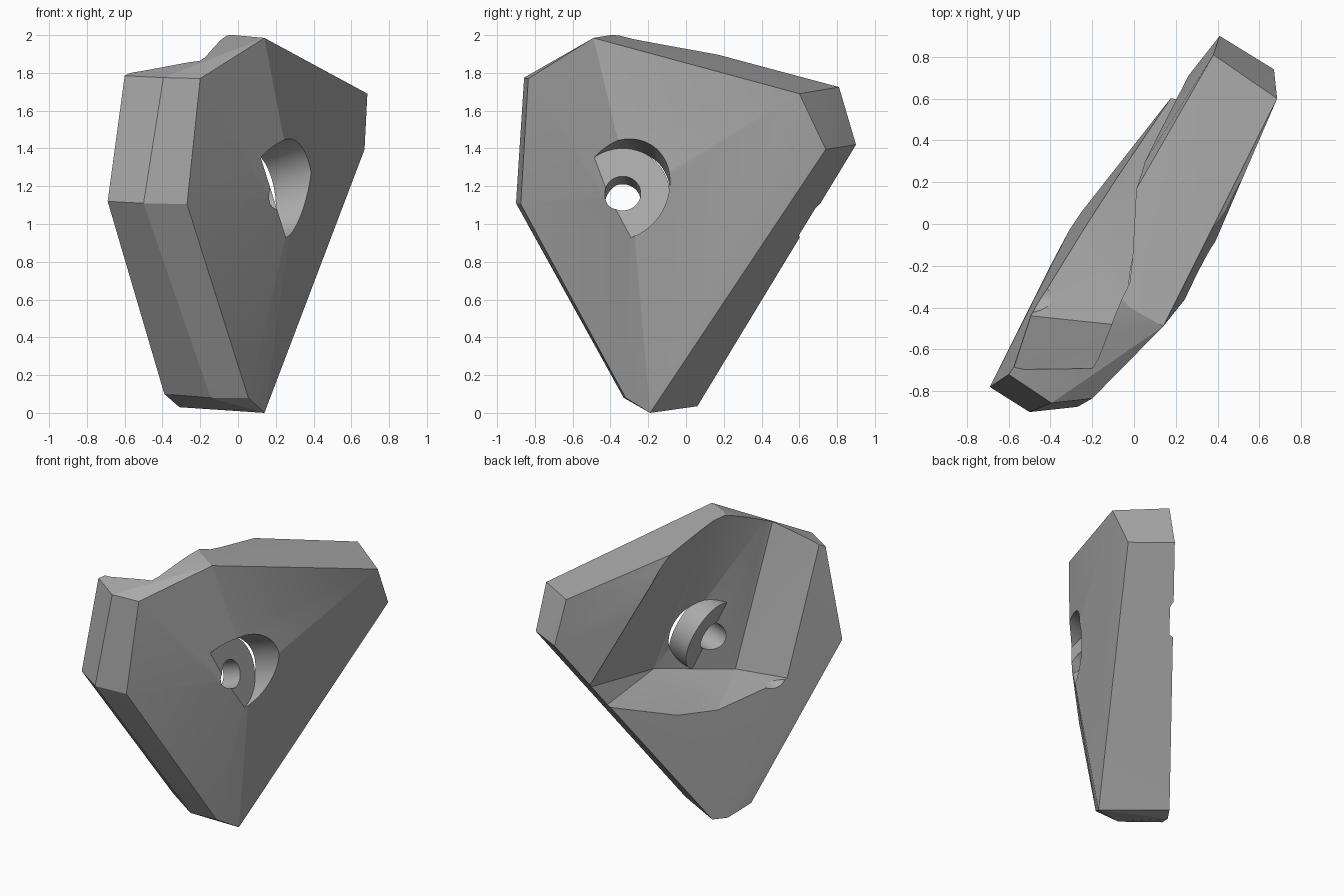
import bpy, bmesh
from mathutils import Vector

cube = bpy.data.objects.get("Cube")
if cube:
    bpy.data.objects.remove(cube, do_unlink=True)

grey = bpy.data.materials.new("plain_grey")
grey.use_nodes = True
grey.diffuse_color = (0.4, 0.4, 0.4, 1)
grey.node_tree.nodes["Principled BSDF"].inputs["Base Color"].default_value = (0.4, 0.4, 0.4, 1)


def add_object(name, bm):
    bmesh.ops.recalc_face_normals(bm, faces=bm.faces)
    mesh = bpy.data.meshes.new(name)
    bm.to_mesh(mesh)
    bm.free()
    mesh.materials.append(grey)
    ob = bpy.data.objects.new(name, mesh)
    bpy.context.collection.objects.link(ob)
    return ob


def hull(name, points):
    bm = bmesh.new()
    for p in points:
        bm.verts.new(p)
    res = bmesh.ops.convex_hull(bm, input=bm.verts)
    spare = {v for v in res["geom_interior"] if isinstance(v, bmesh.types.BMVert)}
    bmesh.ops.delete(bm, geom=list(spare), context="VERTS")
    return add_object(name, bm)


def rod(name, radius, start, end):
    # Cylinder on the socket axis between two distances from its floor
    bm = bmesh.new()
    bmesh.ops.create_cone(bm, cap_ends=True, segments=64, radius1=radius,
                          radius2=radius, depth=end - start)
    ob = add_object(name, bm)
    turn = AXIS.to_track_quat("Z", "Y").to_matrix().to_4x4()
    turn.translation = FLOOR + AXIS * (start + end) / 2
    ob.data.transform(turn)
    return ob


def cut(target, cutter):
    mod = target.modifiers.new("cut", "BOOLEAN")
    mod.operation = "DIFFERENCE"
    mod.solver = "EXACT"
    mod.object = cutter
    cutter.hide_render = True
    bpy.context.view_layer.objects.active = target
    bpy.ops.object.modifier_apply(modifier=mod.name)
    bpy.data.objects.remove(cutter, do_unlink=True)


BACK = Vector((-0.84, 0.536, 0.077))      # outward normal of the flat back
AXIS = Vector((0.95, 0, 0.3)).normalized()
FLOOR = Vector((0.18, -0.335, 1.162))     # middle of the socket floor

# Wedge-shaped plate: flat back, chamfered rim, shallow peak in front
back_rim = [(-0.69, -0.78, 1.12), (-0.39, -0.18, 0.1), (-0.31, -0.03, 0.03),
            (-0.25, 0.06, 0.035), (0.41, 0.9, 1.42), (0.38, 0.81, 1.725),
            (-0.2, -0.2, 1.995), (-0.6, -0.72, 1.785)]
middle_rim = [(-0.5, -0.9, 1.11), (-0.145, -0.33, 0.08), (-0.395, -0.857, 1.775)]
front_rim = [(-0.27, -0.875, 1.105), (0.055, -0.32, 0.08), (0.14, -0.19, 0),
             (0.67, 0.74, 1.395), (0.685, 0.6, 1.69), (0.14, -0.49, 1.985),
             (-0.2, -0.835, 1.77), (-0.02, -0.4, 2.0)]
peak = (0.3, -0.29, 1.15)
plate = hull("plate", back_rim + middle_rim + front_rim + [peak])

# Pocket in the back, open through the top edge and one side
left_top, left_low = Vector((0.01, 0.19, 1.9)), Vector((0.27, 0.72, 1.09))
right_top, right_low = Vector((-0.57, -0.69, 1.81)), Vector((-0.49, -0.44, 0.92))
lower = [Vector(p) for p in ((-0.236, -0.02, 0.784), (-0.083, 0.218, 0.796),
                             (0.2, 0.63, 0.94))]
floor_low_left, floor_low_right = Vector((0.262, -0.01, 0.95)), Vector((-0.05, -0.486, 0.85))
floor_top_left, floor_top_right = Vector((-0.02, -0.28, 1.98)), Vector((-0.2, -0.69, 1.86))


def past(top, low):
    return top + (top - low) * 0.12


rim = [past(left_top, left_low), left_low, past(right_top, right_low), right_low] + lower
base = [floor_low_left, floor_low_right, past(floor_top_left, floor_low_left),
        past(floor_top_right, floor_low_right)]
pocket = hull("pocket_cutter", rim + [p + BACK * 0.15 for p in rim] + base)

# Slanted boss left standing in the pocket
cut(pocket, rod("boss_keeper", 0.248, -0.14, 0.04))
cut(plate, pocket)

# Round slanted socket in front and the bolt hole behind it
cut(plate, rod("socket_cutter", 0.25, 0, 0.6))
cut(plate, rod("bolt_hole_cutter", 0.095, -0.9, 0.1))

bpy.ops.object.select_all(action="DESELECT")
plate.select_set(True)
bpy.context.view_layer.objects.active = plate
bpy.ops.object.shade_smooth_by_angle(angle=0.3)
